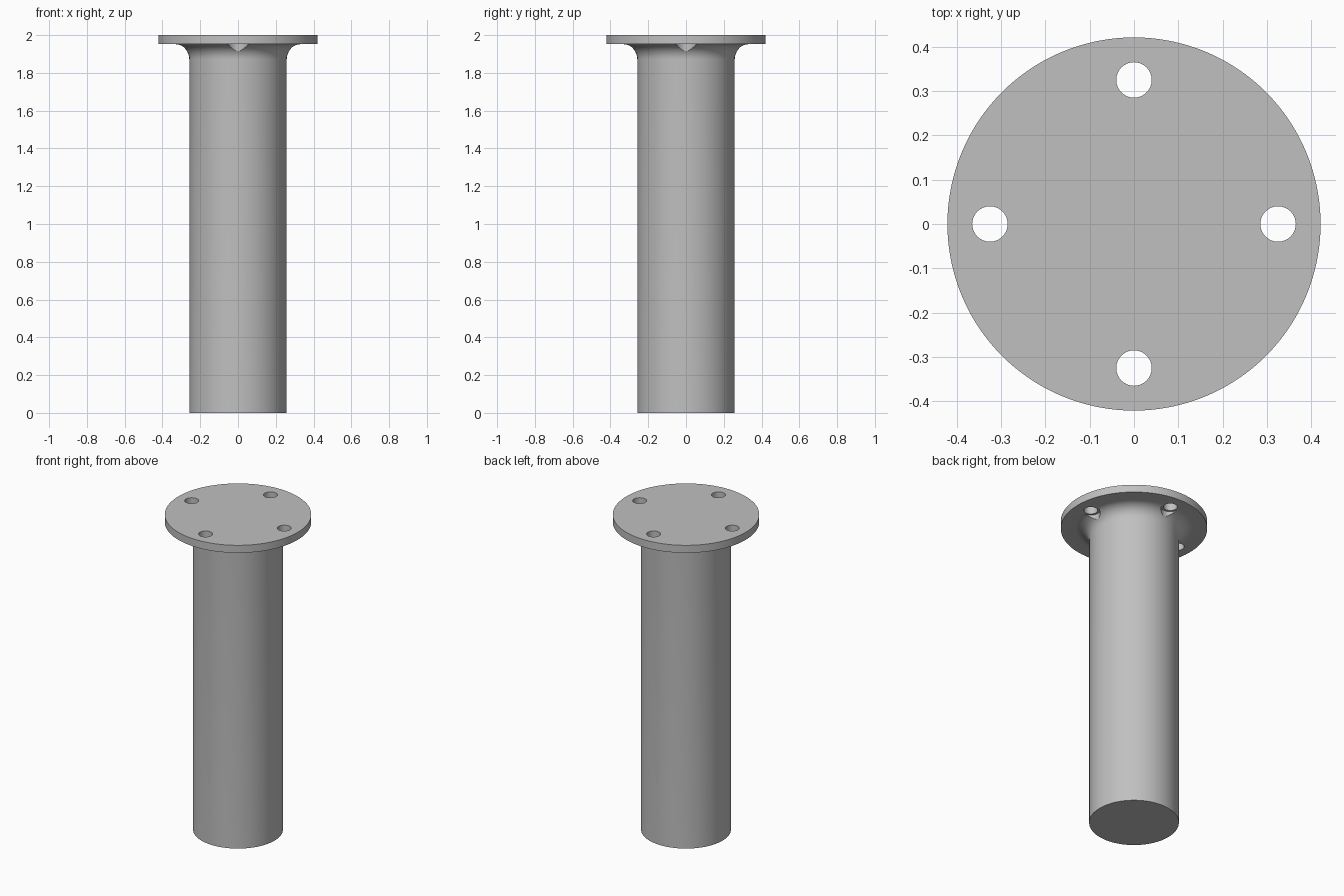
import bpy, bmesh, math
from mathutils import Matrix

if "Cube" in bpy.data.objects:
    bpy.data.objects.remove(bpy.data.objects["Cube"], do_unlink=True)

SHAFT_R, FLANGE_R, UNDER, TOP = 0.258, 0.421, 1.952, 2.0
FILLET, HOLE_R, SPOT_R, BOLT_R = 0.08, 0.04, 0.054, 0.325

steel = bpy.data.materials.new("grey_steel")
steel.use_nodes = True
colour = (0.53, 0.53, 0.53, 1)
steel.diffuse_color = colour
steel.node_tree.nodes["Principled BSDF"].inputs["Base Color"].default_value = colour


def make_object(name, bm):
    bmesh.ops.recalc_face_normals(bm, faces=bm.faces)
    mesh = bpy.data.meshes.new(name)
    bm.to_mesh(mesh)
    bm.free()
    mesh.materials.append(steel)
    obj = bpy.data.objects.new(name, mesh)
    bpy.context.collection.objects.link(obj)
    return obj


# Shaft, fillet and flange turned from one profile
profile = [(0, 0), (SHAFT_R, 0)]
for i in range(13):
    a = math.pi / 2 * i / 12
    profile.append((SHAFT_R + FILLET * (1 - math.cos(a)),
                    UNDER - FILLET * (1 - math.sin(a))))
profile += [(FLANGE_R, UNDER), (FLANGE_R, TOP), (0, TOP)]

bm = bmesh.new()
points = [bm.verts.new((r, 0, z)) for r, z in profile]
edges = [bm.edges.new(pair) for pair in zip(points, points[1:])]
bmesh.ops.spin(bm, geom=points + edges, cent=(0, 0, 0), axis=(0, 0, 1),
               angle=math.tau, steps=128, use_merge=True)
bmesh.ops.remove_doubles(bm, verts=bm.verts, dist=1e-5)
# Merge the end-cap fans into single flat faces
bmesh.ops.dissolve_verts(bm, verts=[v for v in bm.verts if v.co.xy.length < 1e-4])
post = make_object("flanged_post", bm)


# Four bolt holes, then wider clearance for the bolt heads under the flange
def cut_ring(name, radius, bottom, top):
    bm = bmesh.new()
    for k in range(4):
        a = k * math.pi / 2
        place = Matrix.Translation((BOLT_R * math.cos(a), BOLT_R * math.sin(a),
                                    (bottom + top) / 2))
        bmesh.ops.create_cone(bm, cap_ends=True, segments=48, radius1=radius,
                              radius2=radius, depth=top - bottom, matrix=place)
    cutter = make_object(name, bm)
    cutter.hide_render = True
    cutter.hide_viewport = False
    mod = post.modifiers.new(name, 'BOOLEAN')
    mod.operation = 'DIFFERENCE'
    mod.solver = 'EXACT'
    mod.object = cutter
    bpy.ops.object.select_all(action='DESELECT')
    bpy.context.view_layer.objects.active = post
    post.select_set(True)
    bpy.ops.object.modifier_apply(modifier=name)
    bpy.data.objects.remove(cutter, do_unlink=True)


cut_ring("bolt_hole_cutter", HOLE_R, UNDER - 0.2, TOP + 0.1)
cut_ring("bolt_head_cutter", SPOT_R, UNDER - 0.2, UNDER)

bpy.ops.object.shade_smooth_by_angle(angle=math.radians(30))
